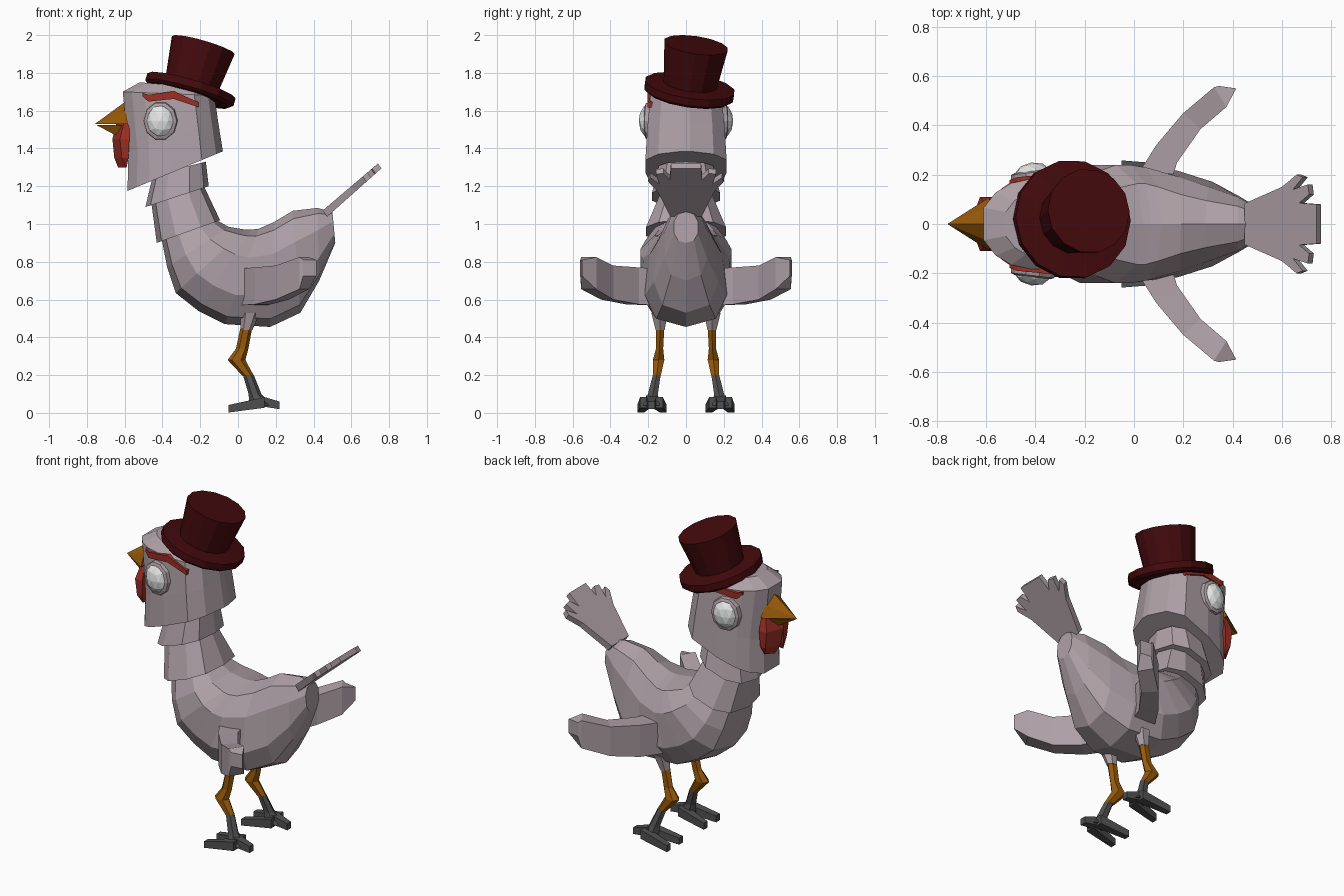
import bpy, bmesh, math
from mathutils import Vector, Matrix

if "Cube" in bpy.data.objects:
    bpy.data.objects.remove(bpy.data.objects["Cube"])


def mat(name, r, g, b):
    m = bpy.data.materials.new(name)
    m.diffuse_color = (r, g, b, 1)
    m.use_nodes = True
    m.node_tree.nodes["Principled BSDF"].inputs["Base Color"].default_value = m.diffuse_color
    return m


PLUMAGE = mat("mauve grey", 0.42, 0.35, 0.38)
HAT = mat("dark maroon", 0.057, 0.003, 0.004)
ORANGE = mat("orange", 0.31, 0.10, 0.003)
FOOT = mat("dark grey", 0.08, 0.08, 0.08)
RED = mat("red", 0.33, 0.028, 0.018)
WHITE = mat("eye white", 0.80, 0.82, 0.81)


def finish(bm, name, material):
    bmesh.ops.recalc_face_normals(bm, faces=bm.faces[:])
    me = bpy.data.meshes.new(name)
    bm.to_mesh(me)
    bm.free()
    me.materials.append(material)
    ob = bpy.data.objects.new(name, me)
    bpy.context.collection.objects.link(ob)
    return ob


def loft(name, rings, material):
    """Skin a list of equal-length point rings and cap both ends."""
    bm = bmesh.new()
    vs = [[bm.verts.new(p) for p in r] for r in rings]
    n = len(vs[0])
    for a, b in zip(vs, vs[1:]):
        for i in range(n):
            j = (i + 1) % n
            bm.faces.new((a[i], a[j], b[j], b[i]))
    bm.faces.new(vs[0])
    bm.faces.new(vs[-1])
    return finish(bm, name, material)


def hull(name, pts, material):
    bm = bmesh.new()
    for p in pts:
        bm.verts.new(p)
    bmesh.ops.convex_hull(bm, input=bm.verts[:])
    return finish(bm, name, material)


def oval(ax, az, bx, bz, w, skew=0.0, n=10, power=0.8):
    """Rounded ring spanning side-view points A and B, half-width w.
    Positive skew makes the A end wider than the B end."""
    pts = []
    for k in range(n):
        t = 2 * math.pi * k / n
        c, s = math.cos(t), math.sin(t)
        c = math.copysign(abs(c) ** power, c)
        s = math.copysign(abs(s) ** power, s)
        f = 0.5 - 0.5 * c
        pts.append((ax + (bx - ax) * f, w * s * (1 + skew * c), az + (bz - az) * f))
    return pts


def box_ring(x0, x1, y0, y1, z):
    return [(x0, y0, z), (x1, y0, z), (x1, y1, z), (x0, y1, z)]


# body: teardrop sections, wide low down and narrow along the back
loft("body", [oval(*r) for r in (
    (-0.41, 0.95, -0.13, 1.03, 0.15),
    (-0.375, 0.77, -0.05, 0.985, 0.22),
    (-0.33, 0.635, 0.04, 0.97, 0.25),
    (-0.21, 0.54, 0.07, 0.97, 0.25),
    (-0.07, 0.47, 0.11, 0.975, 0.243, 0.06),
    (0.17, 0.455, 0.19, 1.01, 0.212, 0.16),
    (0.33, 0.53, 0.29, 1.07, 0.168, 0.16),
    (0.43, 0.70, 0.42, 1.085, 0.115, 0.05),
    (0.515, 0.90, 0.50, 1.065, 0.065))], PLUMAGE)

# stepped neck collars
loft("lower_neck", [oval(-0.46, 1.12, -0.18, 1.20, 0.135),
                    oval(-0.43, 0.90, -0.095, 1.02, 0.22)], PLUMAGE)
loft("upper_neck", [oval(-0.45, 1.26, -0.17, 1.33, 0.15),
                    oval(-0.49, 1.09, -0.155, 1.20, 0.187)], PLUMAGE)

# head: rounded front, slanted bottom rising to a peak at the nape
SECTION = [(0, 0.35), (0.1, 0.68), (0.23, 0.88), (0.45, 1), (0.78, 1), (0.93, 0.68), (1, 0.1)]


def head_ring(ax, az, bx, bz, w):
    half = [(ax + (bx - ax) * s, w * y, az + (bz - az) * s) for s, y in SECTION]
    return half + [(x, -y, z) for x, y, z in reversed(half)]


loft("head", [head_ring(*r) for r in (
    (-0.585, 1.175, -0.08, 1.385, 0.215),
    (-0.58, 1.38, -0.105, 1.54, 0.205),
    (-0.61, 1.70, -0.125, 1.68, 0.188),
    (-0.52, 1.75, -0.16, 1.72, 0.14))], PLUMAGE)

# beak
hull("upper_beak", [(-0.585, 0.11, 1.53), (-0.59, 0.07, 1.60), (-0.6, 0.0, 1.645),
                    (-0.59, -0.07, 1.60), (-0.585, -0.11, 1.53), (-0.757, 0, 1.53)], ORANGE)
hull("lower_beak", [(-0.58, 0.09, 1.522), (-0.58, -0.09, 1.522),
                    (-0.75, 0, 1.524), (-0.63, 0.03, 1.46),
                    (-0.63, -0.03, 1.46)], ORANGE)

# tilted top hat
axis = Vector((0.29, 0.15, 1)).normalized()
tilt = Vector((0, 0, 1)).rotation_difference(axis).to_matrix().to_4x4()
frame = Matrix.Translation((-0.252, 0.018, 1.712)) @ tilt
N = 14


def hat_ring(r, h):
    return [frame @ Vector((r * math.cos(2 * math.pi * k / N),
                            r * math.sin(2 * math.pi * k / N), h)) for k in range(N)]


loft("top_hat", [hat_ring(r, h) for r, h in (
    (0.225, -0.035), (0.243, -0.02), (0.243, 0.02), (0.145, 0.03), (0.173, 0.247))], HAT)

# tail: flat fan with feather tips, rising backwards
half = [(0.46, 0.083), (0.61, 0.15), (0.67, 0.20), (0.695, 0.19),
        (0.655, 0.14), (0.715, 0.16), (0.72, 0.12), (0.68, 0.085), (0.75, 0.08)]
fan = half + [(x, -y) for x, y in reversed(half)]
loft("tail", [[(x + s * 0.009 * (1.8 - x), y, 1.055 + (x - 0.46) * 0.87 - s * 0.012 * (1.8 - x))
               for x, y in fan] for s in (-1, 1)], PLUMAGE)

for s, side in ((-1, "right"), (1, "left")):
    # wing: rings of outer x,y / inner x,y / low z / high z
    loft(side + "_wing", [[(ox, s * oy, lo), (ix, s * iy, lo), (ix, s * iy, hi), (ox, s * oy, hi)]
         for ox, oy, ix, iy, lo, hi in (
        (0.015, 0.20, 0.15, 0.17, 0.57, 0.765),
        (0.09, 0.32, 0.175, 0.25, 0.575, 0.77),
        (0.20, 0.45, 0.27, 0.385, 0.60, 0.78),
        (0.325, 0.555, 0.375, 0.475, 0.655, 0.825),
        (0.345, 0.56, 0.415, 0.55, 0.725, 0.81))], PLUMAGE)

    # eye and eyelid ring, turned slightly forward
    turn = Matrix.Translation((-0.41, s * 0.195, 1.545)) @ Matrix.Rotation(-s * -0.12, 4, 'Z')
    bm = bmesh.new()
    bmesh.ops.create_icosphere(bm, subdivisions=2, radius=1,
                               matrix=turn @ Matrix.Diagonal((0.077, 0.055, 0.09, 1)))
    finish(bm, side + "_eye", WHITE)
    loft(side + "_eyelid", [[turn @ Vector((r * 0.88 * math.cos(k * math.pi / 5), s * y,
                                            r * math.sin(k * math.pi / 5))) for k in range(10)]
                            for r, y in ((0.105, -0.015), (0.10, 0.014), (0.085, 0.02))], PLUMAGE)

    # eyebrow
    loft(side + "_eyebrow", [[(x, s * y0, lo), (x, s * y1, lo), (x, s * y1, hi), (x, s * y0, hi)]
         for x, y0, y1, lo, hi in (
        (-0.505, 0.13, 0.178, 1.675, 1.695), (-0.475, 0.13, 0.19, 1.648, 1.684),
        (-0.34, 0.14, 0.203, 1.662, 1.703), (-0.21, 0.14, 0.203, 1.618, 1.645))], RED)

    # wattle lobe, swept back towards its outer edge
    loft(side + "_wattle", [[(x0, s * y0, z), (x1, s * y0, z), (x1, s * y1, z), (x0 + 0.04, s * y1, z)]
         for z, x0, x1, y0, y1 in (
        (1.53, -0.645, -0.575, 0.0, 0.085), (1.45, -0.665, -0.575, 0.0, 0.11),
        (1.35, -0.655, -0.58, 0.015, 0.105), (1.30, -0.635, -0.59, 0.04, 0.08))], RED)

    # leg: feathered thigh, orange knee, grey shin
    def limb(name, rows, m):
        loft(side + name, [[(x + rx * math.cos(k * math.pi / 3),
                             s * y + ry * math.sin(k * math.pi / 3), z) for k in range(6)]
                           for x, y, z, rx, ry in rows], m)

    limb("_thigh", [(0.065, 0.14, 0.53, 0.05, 0.05), (0.045, 0.137, 0.44, 0.032, 0.028)], PLUMAGE)
    limb("_leg", [(0.045, 0.137, 0.455, 0.031, 0.026), (0.022, 0.14, 0.34, 0.033, 0.022),
                  (-0.008, 0.145, 0.28, 0.047, 0.035), (0.055, 0.155, 0.195, 0.03, 0.024)], ORANGE)
    limb("_shin", [(0.055, 0.155, 0.20, 0.029, 0.024), (0.09, 0.175, 0.10, 0.034, 0.03),
                   (0.12, 0.183, 0.04, 0.06, 0.05)], FOOT)

    # toes and heel spur: tapered wedges from root to tip
    for name, (rx, ry, rz), (tx, ty, tz) in (
            ("_inner_toe", (0.14, 0.15, 0.055), (-0.05, 0.12, 0.022)),
            ("_outer_toe", (0.14, 0.215, 0.055), (-0.05, 0.24, 0.022)),
            ("_heel", (0.11, 0.183, 0.065), (0.22, 0.183, 0.04))):
        pts = []
        for x, y, z, w, h in ((rx, ry, rz, 0.028, 0.028), (tx, ty, tz, 0.018, 0.02)):
            pts += [(x, s * y + a * w, z + b * h) for a in (-1, 1) for b in (-1, 1)]
        hull(side + name, pts, FOOT)
